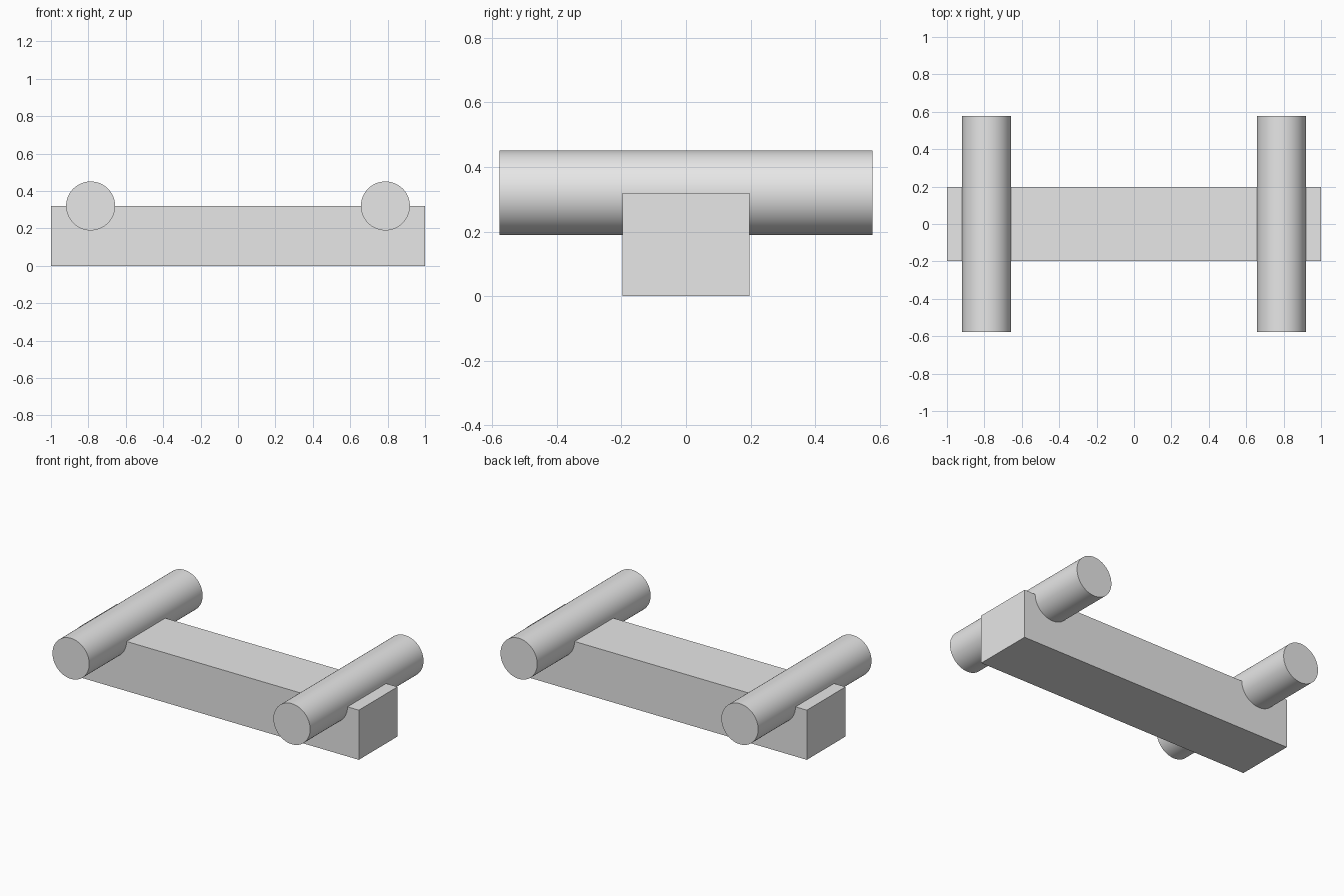
import bpy
import math

default = bpy.data.objects.get("Cube")
if default:
    bpy.data.objects.remove(default, do_unlink=True)

BAR_SIZE = (2.0, 0.394, 0.32)
ROD_RADIUS, ROD_LENGTH, ROD_X = 0.131, 1.155, 0.788

grey = bpy.data.materials.new("light_grey")
grey.use_nodes = True
grey.diffuse_color = (0.8, 0.8, 0.8, 1)
grey.node_tree.nodes["Principled BSDF"].inputs["Base Color"].default_value = (0.8, 0.8, 0.8, 1)


def finish(name):
    obj = bpy.context.object
    obj.name = name
    obj.data.materials.append(grey)
    return obj


# Long flat-sided beam resting on the ground
bpy.ops.mesh.primitive_cube_add(size=1, location=(0, 0, BAR_SIZE[2] / 2))
beam = finish("beam")
beam.scale = BAR_SIZE
bpy.ops.object.transform_apply(location=False, rotation=False, scale=True)

# Round crossbars, half sunk into the top of the beam
for side, name in ((1, "left_crossbar"), (-1, "right_crossbar")):
    bpy.ops.mesh.primitive_cylinder_add(
        vertices=64, radius=ROD_RADIUS, depth=ROD_LENGTH,
        location=(side * ROD_X, 0, BAR_SIZE[2]), rotation=(math.pi / 2, 0, 0))
    finish(name)
    bpy.ops.object.shade_smooth_by_angle(angle=math.radians(30))
